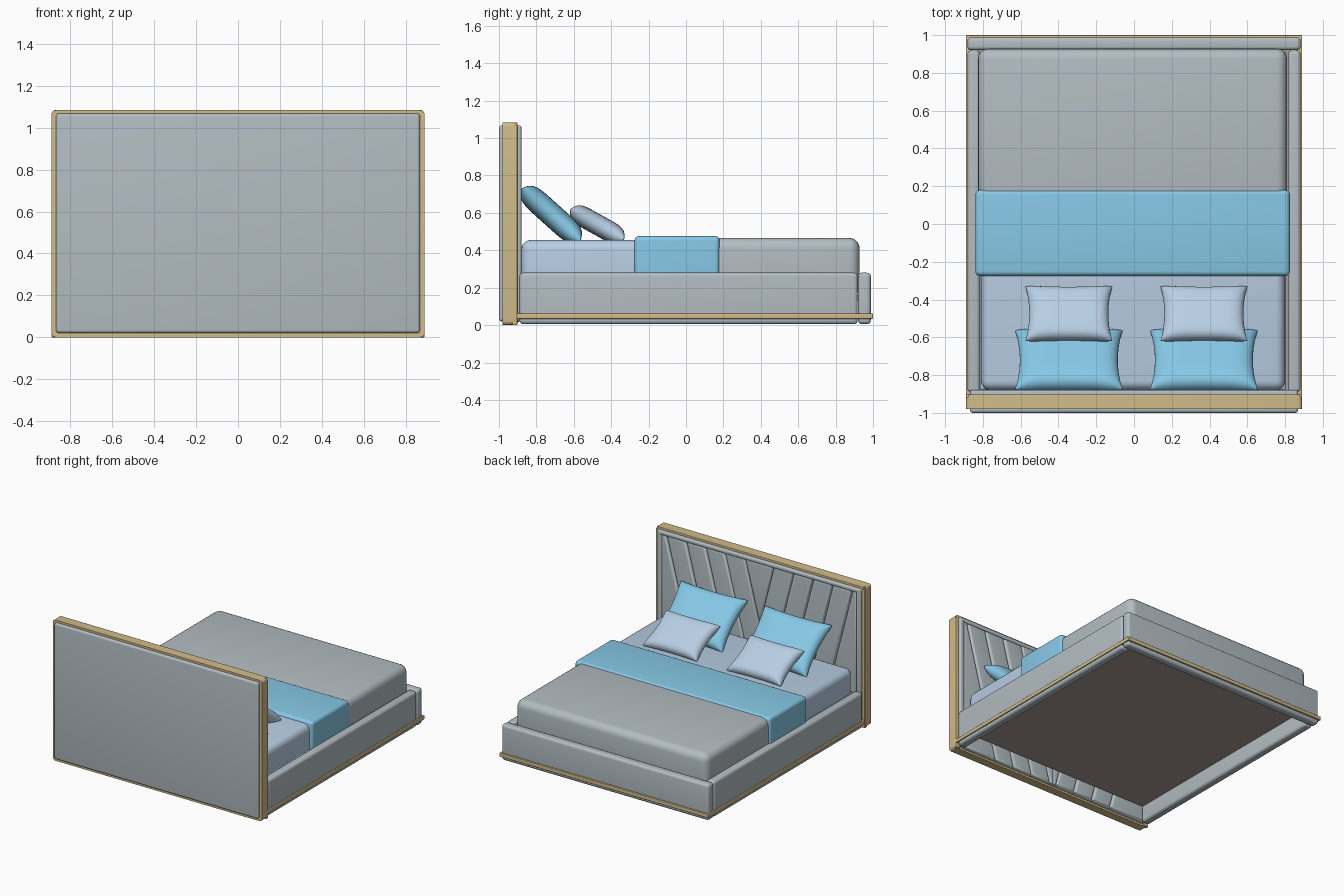
import bpy, bmesh, math
from mathutils import Matrix, Vector

if "Cube" in bpy.data.objects:
    bpy.data.objects.remove(bpy.data.objects["Cube"])


def material(name, rgb):
    m = bpy.data.materials.new(name)
    m.diffuse_color = (*rgb, 1)
    m.use_nodes = True
    m.node_tree.nodes["Principled BSDF"].inputs["Base Color"].default_value = m.diffuse_color
    return m


GREY = material("grey fabric", (0.45, 0.51, 0.54))
WOOD = material("light wood", (0.64, 0.50, 0.25))
BLUE = material("sky blue fabric", (0.24, 0.58, 0.79))
PALE = material("pale blue linen", (0.48, 0.62, 0.78))
TAUPE = material("taupe underside", (0.39, 0.325, 0.29))


def finish(bm, name, mat):
    bmesh.ops.recalc_face_normals(bm, faces=bm.faces[:])
    me = bpy.data.meshes.new(name)
    bm.to_mesh(me)
    bm.free()
    ob = bpy.data.objects.new(name, me)
    bpy.context.collection.objects.link(ob)
    me.materials.append(mat)
    bpy.ops.object.select_all(action='DESELECT')
    ob.select_set(True)
    bpy.context.view_layer.objects.active = ob
    bpy.ops.object.shade_smooth_by_angle(angle=math.radians(40))
    return ob


def box_mesh(x, y, z):
    bm = bmesh.new()
    size = Matrix.Diagonal((x[1] - x[0], y[1] - y[0], z[1] - z[0], 1))
    mid = Vector((sum(x) / 2, sum(y) / 2, sum(z) / 2))
    bmesh.ops.create_cube(bm, size=1, matrix=Matrix.Translation(mid) @ size)
    return bm


def bevel(bm, edges, r, seg=5):
    bmesh.ops.bevel(bm, geom=edges, offset=r, segments=seg, profile=0.5,
                    affect='EDGES', clamp_overlap=True)


def box(name, x, y, z, mat, r=0.0):
    bm = box_mesh(x, y, z)
    if r:
        bevel(bm, bm.edges[:], r)
    return finish(bm, name, mat)


# Headboard: wood frame with rounded corners, padded panel poking through both sides
bm = box_mesh((-0.89, 0.89), (-0.98, -0.915), (0, 1.083))
bevel(bm, [e for e in bm.edges if abs(e.verts[0].co.y - e.verts[1].co.y) > 0.01], 0.022)
finish(bm, "headboard_frame", WOOD)
box("headboard_panel", (-0.868, 0.868), (-1.0, -0.912), (0.02, 1.067), GREY, 0.015)

# Frame lip and padded border around the pleats
box("frame_lip_top", (-0.88, 0.88), (-0.93, -0.902), (1.05, 1.083), WOOD, 0.004)
for s, label in ((1, "right"), (-1, "left")):
    box(f"frame_lip_{label}", sorted((s * 0.85, s * 0.89)), (-0.93, -0.902), (0, 1.065), WOOD, 0.004)
    box(f"border_{label}", sorted((s * 0.828, s * 0.868)), (-0.93, -0.88), (0.02, 1.06), GREY, 0.012)
box("border_top", (-0.868, 0.868), (-0.93, -0.88), (1.035, 1.067), GREY, 0.012)

# Headboard pleats: slanted channels falling towards the centre
SLOPE, PITCH, TOP, LAST = 0.26, 0.167, 1.04, 5


def cut(bm, side, k, keep_inner):
    n = Vector((side, 0, -SLOPE)) * (1 if keep_inner else -1)
    p = Vector((side * (0.125 + PITCH * k), 0, TOP))
    bmesh.ops.bisect_plane(bm, geom=bm.verts[:] + bm.edges[:] + bm.faces[:],
                           plane_co=p, plane_no=n, clear_outer=True)
    bmesh.ops.holes_fill(bm, edges=[e for e in bm.edges if e.is_boundary])


def pleat(name, x, cuts):
    bm = box_mesh(x, (-0.94, -0.886), (0.015, 1.045))
    for c in cuts:
        cut(bm, *c)
    bevel(bm, [e for e in bm.edges if min(v.co.y for v in e.verts) > -0.89], 0.024, 5)
    finish(bm, name, GREY)


pleat("centre_pleat", (-0.835, 0.835), [(1, 0, True), (-1, 0, True)])
for side, label in ((1, "right"), (-1, "left")):
    span = (0, 0.835) if side > 0 else (-0.835, 0)
    for k in range(1, LAST + 1):
        cuts = [(side, k - 1, False)]
        if k < LAST:
            cuts.append((side, k, True))
        pleat(f"{label}_pleat_{k}", span, cuts)

# Base: padded rails, wood trim and recessed underside board
for s, label in ((1, "right"), (-1, "left")):
    box(f"{label}_rail", sorted((s * 0.815, s * 0.882)), (-0.89, 0.918), (0.005, 0.28), GREY, 0.02)
    box(f"{label}_trim", sorted((s * 0.86, s * 0.89)), (-0.905, 1.0), (0.033, 0.063), WOOD, 0.005)
box("foot_rail", (-0.882, 0.882), (0.92, 0.988), (0.005, 0.28), GREY, 0.02)
box("foot_trim", (-0.89, 0.89), (0.97, 1.0), (0.033, 0.063), WOOD, 0.005)
box("underside_board", (-0.83, 0.83), (-0.878, 0.94), (0.13, 0.16), TAUPE)

# Bedding
box("mattress_base", (-0.815, 0.802), (-0.878, 0.91), (0.15, 0.27), PALE, 0.01)
box("mattress", (-0.81, 0.80), (-0.88, 0.90), (0.15, 0.455), PALE, 0.05)
box("duvet", (-0.825, 0.81), (0.10, 0.928), (0.15, 0.466), GREY, 0.055)
box("throw_blanket", (-0.84, 0.825), (-0.275, 0.18), (0.15, 0.476), BLUE, 0.025)


# Pillows: two domed grids welded at the rim, with pinched sides
def pillow(name, centre, w, h, t, tilt, mat):
    bm = bmesh.new()
    for s in (1, -1):
        new = bmesh.ops.create_grid(bm, x_segments=28, y_segments=28, size=1)["verts"]
        for v in new:
            a, b = (math.sin(math.pi / 2 * c) for c in v.co.xy)
            dome = max(0, (1 - a ** 6) * (1 - b ** 6)) ** 0.5
            v.co = (w / 2 * a * (1 - 0.09 * (1 - b * b)),
                    h / 2 * b * (1 - 0.06 * (1 - a * a)), s * t / 2 * dome)
    bmesh.ops.remove_doubles(bm, verts=bm.verts[:], dist=0.0002)
    m = Matrix.Translation(centre) @ Matrix.Rotation(-math.radians(tilt), 4, 'X')
    bmesh.ops.transform(bm, matrix=m, verts=bm.verts[:])
    finish(bm, name, mat)
    bpy.ops.object.shade_smooth()


for x, label in ((-0.345, "left"), (0.37, "right")):
    pillow(f"{label}_large_pillow", (x, -0.72, 0.592), 0.57, 0.42, 0.125, 42, BLUE)
    pillow(f"{label}_small_pillow", (x, -0.475, 0.538), 0.46, 0.33, 0.11, 29, PALE)
